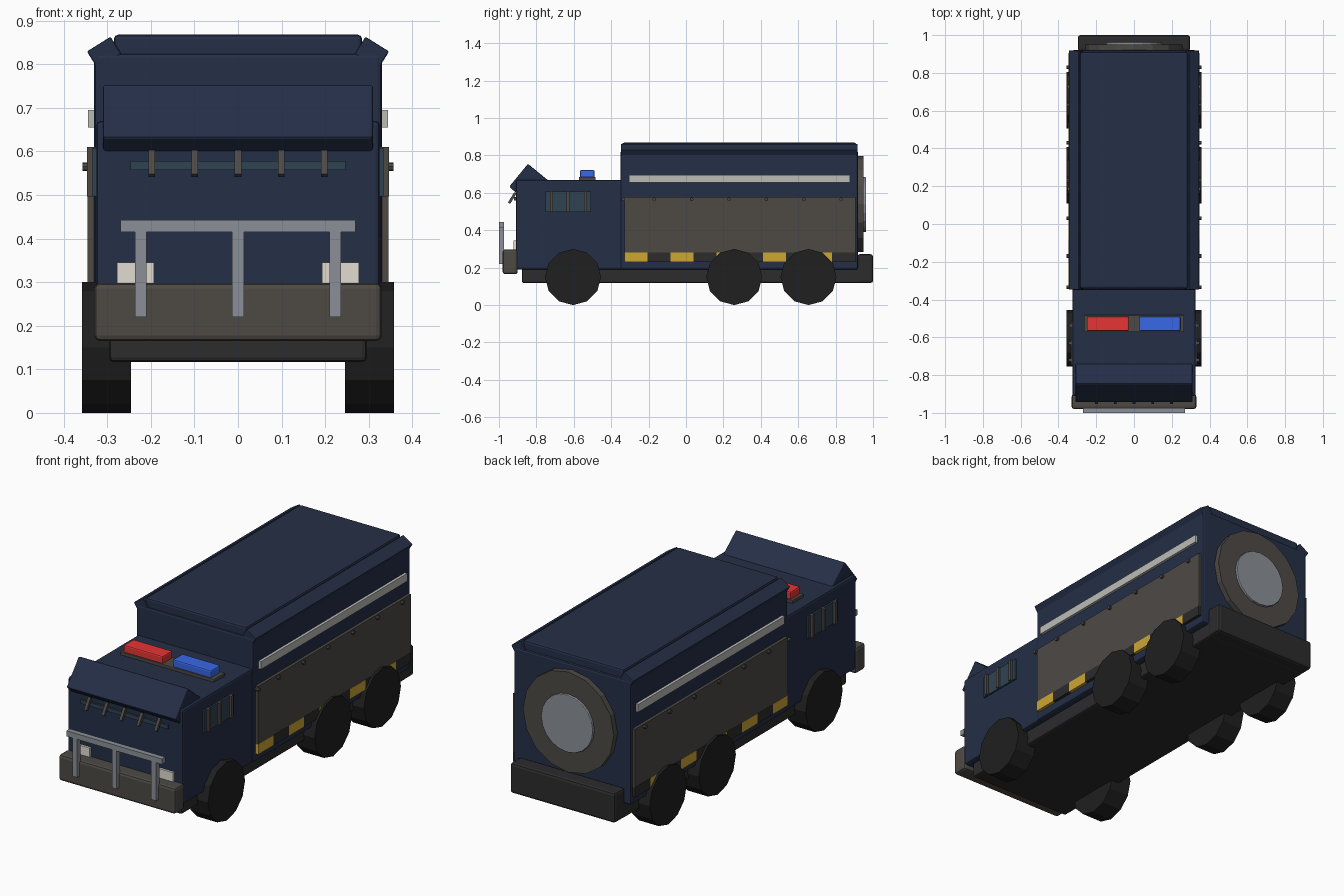
import bpy, bmesh
from math import pi, radians
from mathutils import Matrix

if "Cube" in bpy.data.objects:
    bpy.data.objects.remove(bpy.data.objects["Cube"])

MATS = {}
COLOURS = {
    "navy": (0.018, 0.028, 0.063), "steel": (0.075, 0.068, 0.06), "dark": (0.025, 0.025, 0.027),
    "tyre": (0.014, 0.014, 0.014), "chrome": (0.26, 0.28, 0.31), "pale": (0.5, 0.5, 0.47),
    "lamp": (0.75, 0.72, 0.64), "glass": (0.03, 0.055, 0.085), "yellow": (0.62, 0.38, 0.035),
    "red": (0.8, 0.035, 0.035), "blue": (0.04, 0.14, 0.8)}


def finish(name, bm, colour, bevel=0.0):
    """Turn a bmesh into a flat-shaded, optionally bevelled, coloured object."""
    bmesh.ops.recalc_face_normals(bm, faces=bm.faces)
    me = bpy.data.meshes.new(name)
    bm.to_mesh(me)
    bm.free()
    ob = bpy.data.objects.new(name, me)
    bpy.context.collection.objects.link(ob)
    if colour not in MATS:
        MATS[colour] = bpy.data.materials.new(colour)
        MATS[colour].diffuse_color = (*COLOURS[colour], 1)
    me.materials.append(MATS[colour])
    if bevel:
        mod = ob.modifiers.new("bevel", 'BEVEL')
        mod.width = bevel
        mod.segments = 2
    return ob


def box(name, x, y, z, colour, bevel=0.0, tilt=None):
    """Box from (min, max) ranges; tilt = (angle, axis) about its own centre."""
    bm = bmesh.new()
    size = [b - a for a, b in (x, y, z)]
    mid = [(a + b) / 2 for a, b in (x, y, z)]
    m = Matrix.Translation(mid)
    if tilt:
        m = m @ Matrix.Rotation(radians(tilt[0]), 4, tilt[1])
    bmesh.ops.create_cube(bm, size=1, matrix=m @ Matrix.Diagonal((*size, 1)))
    return finish(name, bm, colour, bevel)


def cylinder(name, centre, radius, depth, axis, sides, colour, bevel=0.0):
    bm = bmesh.new()
    rot = Matrix.Rotation(pi / 2, 4, 'Y' if axis == 'X' else 'X')
    bmesh.ops.create_cone(bm, cap_ends=True, segments=sides, radius1=radius, radius2=radius,
                          depth=depth, matrix=Matrix.Translation(centre) @ rot)
    return finish(name, bm, colour, bevel)


def prism(name, profile, half_width, colour, bevel=0.0):
    """Extrude a (y, z) profile symmetrically across x."""
    bm = bmesh.new()
    face = bm.faces.new([bm.verts.new((-half_width, y, z)) for y, z in profile])
    new = bmesh.ops.extrude_face_region(bm, geom=[face])["geom"]
    bmesh.ops.translate(bm, vec=(2 * half_width, 0, 0),
                        verts=[v for v in new if isinstance(v, bmesh.types.BMVert)])
    return finish(name, bm, colour, bevel)


def side_range(s, a, b):
    return tuple(sorted((s * a, s * b)))


# Main masses
box("chassis", (-0.295, 0.295), (-0.877, 0.94), (0.117, 0.21), "dark", 0.01)
box("cab", (-0.325, 0.325), (-0.91, -0.34), (0.19, 0.67), "navy", 0.01)
box("cargo_body", (-0.33, 0.33), (-0.35, 0.92), (0.19, 0.825), "navy", 0.01)
box("roof_plate", (-0.285, 0.285), (-0.342, 0.91), (0.81, 0.868), "navy", 0.01)

# Sloped visor over the windscreen
prism("windscreen_visor", [(-0.945, 0.633), (-0.845, 0.755), (-0.735, 0.665), (-0.905, 0.597)],
      0.31, "navy", 0.006)

# Windscreen slit with slanted slats
box("windscreen_slit", (-0.247, 0.247), (-0.92, -0.9), (0.558, 0.578), "glass")
for i in range(5):
    x = -0.198 + 0.099 * i
    box("windscreen_slat", (x - 0.0075, x + 0.0075), (-0.936, -0.922), (0.54, 0.605), "steel",
        tilt=(-32, 'X'))

# Bumpers
box("front_bumper", (-0.33, 0.33), (-0.98, -0.9), (0.165, 0.298), "steel", 0.013)
box("rear_bumper", (-0.297, 0.297), (0.915, 1.0), (0.118, 0.272), "dark", 0.013)

# Bull bar
box("bull_bar_rail", (-0.27, 0.27), (-1.0, -0.973), (0.415, 0.443), "chrome")
for x in (-0.223, 0, 0.223):
    box("bull_bar_post", (x - 0.0135, x + 0.0135), (-1.0, -0.973), (0.22, 0.416), "chrome")

# Roof beacons
box("beacon_base", (-0.265, 0.265), (-0.573, -0.483), (0.66, 0.685), "steel", 0.003)
box("red_beacon", (-0.25, -0.028), (-0.567, -0.489), (0.68, 0.722), "red", 0.007)
box("blue_beacon", (0.028, 0.245), (-0.567, -0.489), (0.68, 0.722), "blue", 0.007)

# Spare wheel on the rear face
cylinder("spare_tyre", (0, 0.925, 0.54), 0.257, 0.05, 'Y', 16, "steel")
cylinder("spare_hub", (0, 0.94, 0.537), 0.147, 0.045, 'Y', 20, "chrome", 0.004)

for s in (-1, 1):
    # Slanted roof edge rails
    box("roof_rail", side_range(s, 0.275, 0.339), (-0.348, 0.918), (0.802, 0.85), "navy", 0.004,
        tilt=(s * 32, 'Y'))

    # Headlights
    box("headlight", side_range(s, 0.193, 0.278), (-0.922, -0.9), (0.27, 0.345), "lamp")

    # Barred cab window
    box("cab_window", side_range(s, 0.31, 0.334), (-0.75, -0.508), (0.497, 0.608), "glass")
    for y in (-0.72, -0.63, -0.538):
        box("window_bar", side_range(s, 0.325, 0.346), (y - 0.008, y + 0.008), (0.497, 0.61), "steel")

    # Side armour, rivets, stripe
    box("armour_panel", side_range(s, 0.32, 0.345), (-0.33, 0.905), (0.28, 0.578), "steel")
    for y in (-0.335, -0.17, 0.03, 0.23, 0.43, 0.63, 0.83):
        cylinder("rivet", (s * 0.347, y, 0.565), 0.01, 0.02, 'X', 8, "steel")
    box("reflective_stripe", side_range(s, 0.32, 0.344), (-0.305, 0.877), (0.655, 0.695), "pale")

    # Alternating hazard blocks along the sill
    step = 1.235 / 10
    for i in range(10):
        y = -0.33 + i * step
        box("hazard_block", side_range(s, 0.32, 0.346), (y, y + step), (0.23, 0.282),
            "dark" if i % 2 else "yellow")

    # Six wheels
    for y in (-0.604, 0.258, 0.655):
        cylinder("wheel", (s * 0.3015, y, 0.15), 0.15, 0.113, 'X', 12, "tyre")

for m in bpy.data.materials:
    if m.users and not m.is_grease_pencil:
        m.use_nodes = True
        m.node_tree.nodes["Principled BSDF"].inputs["Base Color"].default_value = m.diffuse_color
